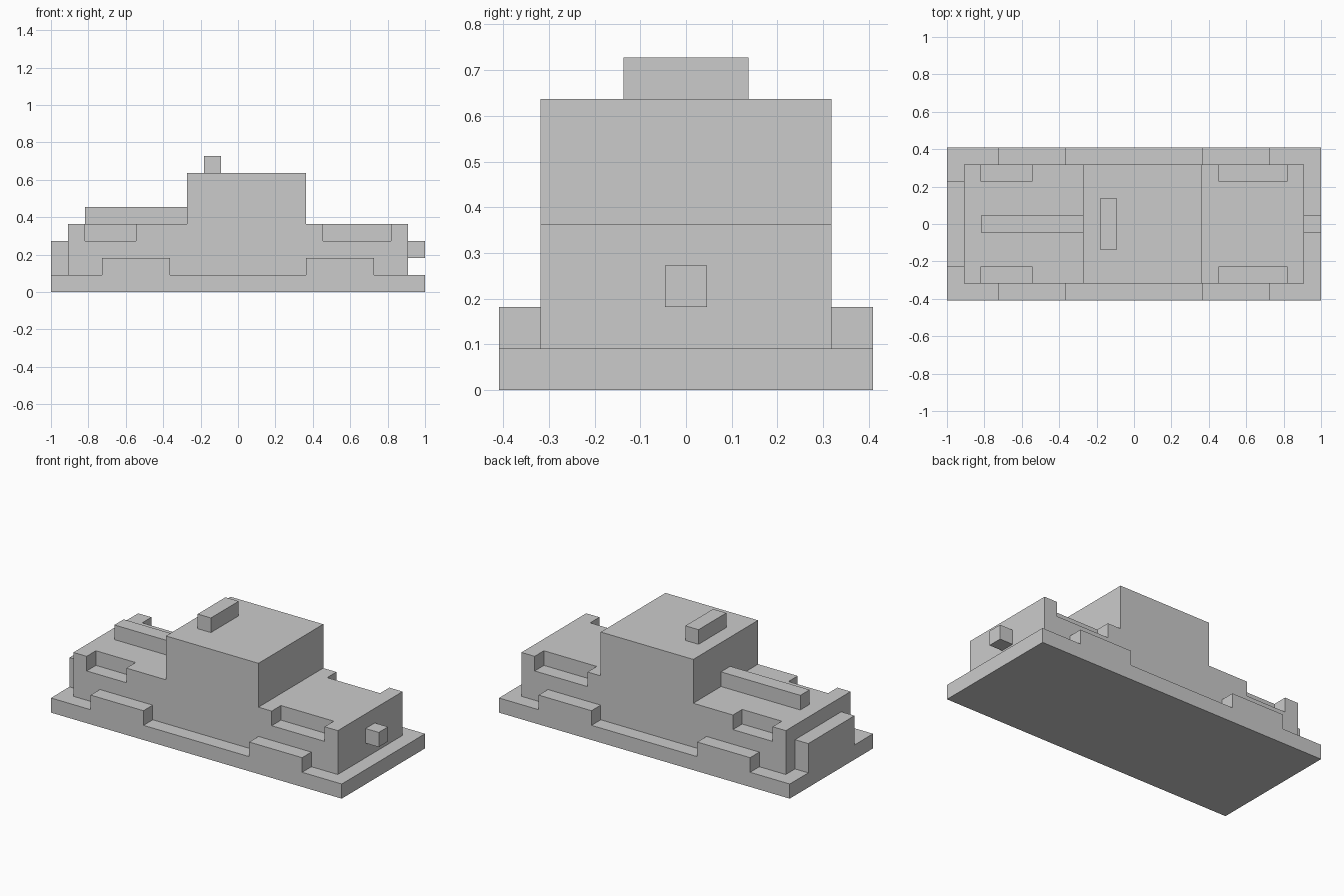
import bpy, bmesh

if "Cube" in bpy.data.objects:
    bpy.data.objects.remove(bpy.data.objects["Cube"])

U = 1 / 11  # modelling grid step


def box(name, x, y, z):
    """Box from (min, max) ranges given in grid steps."""
    bm = bmesh.new()
    bmesh.ops.create_cube(bm, size=1)
    for v in bm.verts:
        v.co = [U * (r[0] if c < 0 else r[1]) for c, r in zip(v.co, (x, y, z))]
    return finish(name, bm)


def side_profile(name, points, half_width):
    """Extrude an x/z outline across the width."""
    bm = bmesh.new()
    face = bm.faces.new([bm.verts.new((x * U, -half_width * U, z * U)) for x, z in points])
    new = bmesh.ops.extrude_face_region(bm, geom=[face])["geom"]
    verts = [g for g in new if isinstance(g, bmesh.types.BMVert)]
    bmesh.ops.translate(bm, verts=verts, vec=(0, 2 * half_width * U, 0))
    bmesh.ops.recalc_face_normals(bm, faces=bm.faces[:])
    return finish(name, bm)


def finish(name, bm):
    mesh = bpy.data.meshes.new(name)
    bm.to_mesh(mesh)
    bm.free()
    obj = bpy.data.objects.new(name, mesh)
    bpy.context.collection.objects.link(obj)
    return obj


# Base plate
box("base_plate", (-11, 11), (-4.5, 4.5), (0, 1))

# Body with raised cabin, one stepped outline
body = side_profile("body_and_cabin", [(-10, 1), (10, 1), (10, 4), (4, 4),
                                       (4, 7), (-3, 7), (-3, 4), (-10, 4)], 3.5)

# Corner notches in the body's upper edges, and raised step blocks below
for side, label in ((-1, "front"), (1, "back")):
    def span(a, b):
        return tuple(sorted((side * a, side * b)))

    for x in ((-9, -6), (5, 9)):
        cutter = box("notch_cutter", x, span(2.5, 4.5), (3, 5))
        cutter.hide_render = True
        cutter.hide_viewport = True
        mod = body.modifiers.new("notch", 'BOOLEAN')
        mod.operation = 'DIFFERENCE'
        mod.solver = 'EXACT'
        mod.object = cutter

    for x, end in (((-8, -4), "left"), ((4, 8), "right")):
        box(f"{label}_{end}_step", x, span(3.5, 4.5), (1, 2))

# Small details on the deck, roof and ends
box("deck_bar", (-9, -3), (-0.5, 0.5), (4, 5))
box("roof_bar", (-2, -1), (-1.5, 1.5), (7, 8))
box("left_end_block", (-11, -10), (-2.5, 2.5), (1, 3))
box("right_end_stub", (10, 11), (-0.5, 0.5), (2, 3))
